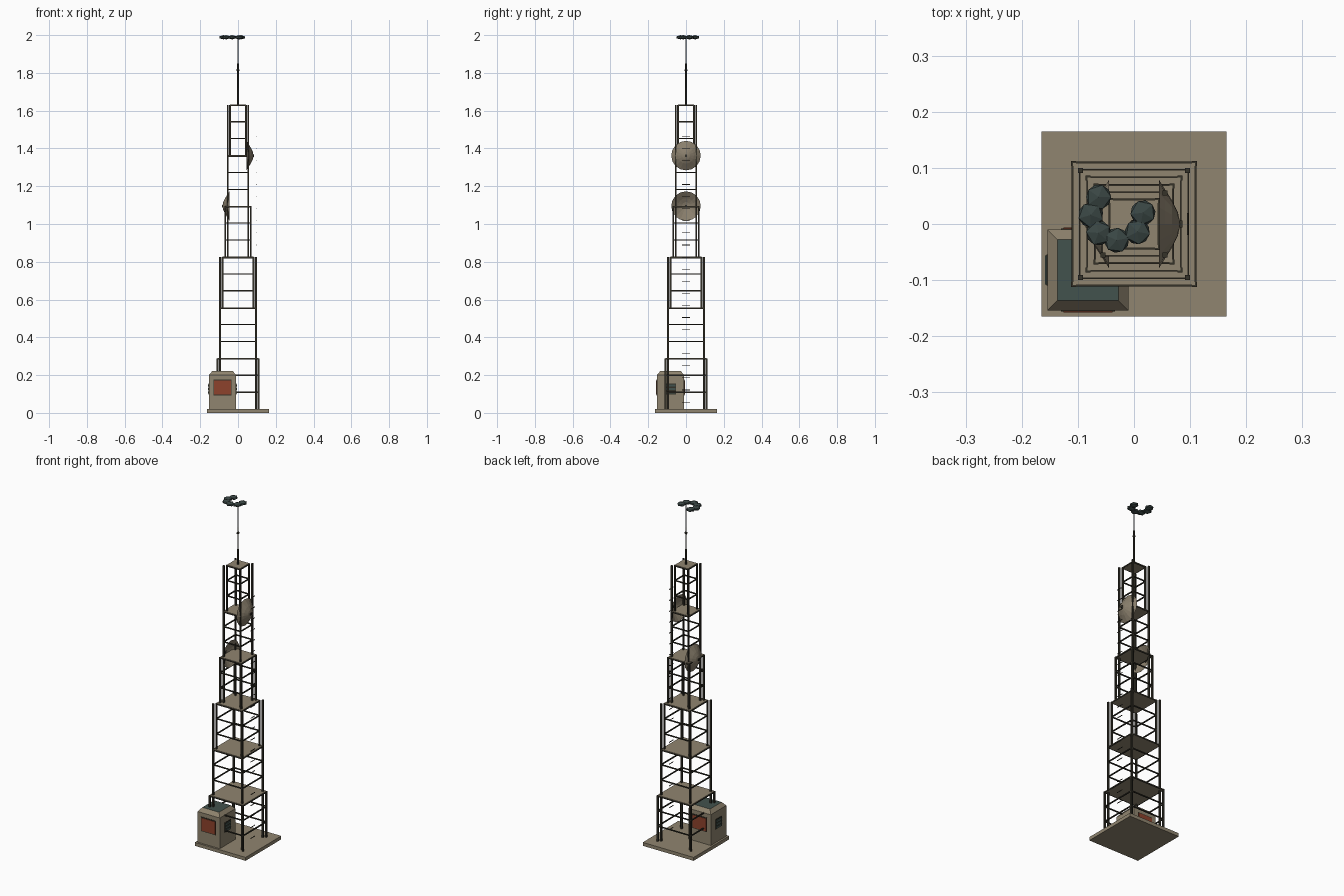
import bpy, bmesh, math
from mathutils import Matrix, Vector

old = bpy.data.objects.get("Cube")
if old:
    bpy.data.objects.remove(old, do_unlink=True)


def material(name, rgb):
    m = bpy.data.materials.new(name)
    m.use_nodes = True
    m.diffuse_color = (*rgb, 1)
    m.node_tree.nodes["Principled BSDF"].inputs["Base Color"].default_value = (*rgb, 1)
    return m


TAN = material("tan_panel", (0.28, 0.235, 0.16))
DISH = material("dish_tan", (0.25, 0.21, 0.15))
STEEL = material("dark_steel", (0.035, 0.032, 0.022))
TEAL = material("dark_teal", (0.055, 0.085, 0.075))
SMOKE = material("smoke_grey", (0.042, 0.062, 0.058))
RED = material("rust_red", (0.27, 0.055, 0.025))
GREY = material("wire_grey", (0.1, 0.11, 0.14))


def finish(name, bm, *mats):
    bmesh.ops.recalc_face_normals(bm, faces=bm.faces)
    mesh = bpy.data.meshes.new(name)
    bm.to_mesh(mesh)
    bm.free()
    for m in mats:
        mesh.materials.append(m)
    ob = bpy.data.objects.new(name, mesh)
    bpy.context.collection.objects.link(ob)
    return ob


def add_box(bm, lo, hi):
    lo, hi = Vector(lo), Vector(hi)
    mat = Matrix.Translation((lo + hi) / 2) @ Matrix.Diagonal((*(hi - lo), 1))
    return bmesh.ops.create_cube(bm, size=1, matrix=mat)["verts"]


def box(name, lo, hi, mat):
    bm = bmesh.new()
    add_box(bm, lo, hi)
    return finish(name, bm, mat)


def rod(name, radius, z0, z1, mat):
    bm = bmesh.new()
    bmesh.ops.create_cone(bm, cap_ends=True, segments=8, radius1=radius, radius2=radius,
                          depth=z1 - z0, matrix=Matrix.Translation((0, 0, (z0 + z1) / 2)))
    return finish(name, bm, mat)


# Base slab
BASE = 0.02
box("base_slab", (-0.165, -0.165, 0), (0.165, 0.165, BASE), TAN)

# Tower stages: legs, girts and decks, stepping inwards
STEP = 0.2685
HALF = [0.108, 0.095, 0.082, 0.068, 0.055, 0.042]
LEG, GIRT = 0.0045, 0.003
for i, w in enumerate(HALF):
    z0 = BASE + i * STEP
    z1 = z0 + STEP
    # The second and fifth stages have legs running through three stages
    low, high = (z0 - STEP, z1 + STEP) if i in (1, 4) else (z0, z1)
    bm = bmesh.new()
    for sx in (-w, w):
        for sy in (-w, w):
            add_box(bm, (sx - LEG, sy - LEG, low), (sx + LEG, sy + LEG, high))
    finish(f"stage_{i + 1}_legs", bm, STEEL)

    bm = bmesh.new()
    for z in (z0 + STEP / 3, z0 + STEP * 2 / 3, z1 - 0.004):
        for s in (-w, w):
            add_box(bm, (-w, s - GIRT, z - GIRT), (w, s + GIRT, z + GIRT))
            add_box(bm, (s - GIRT, -w, z - GIRT), (s + GIRT, w, z + GIRT))
    finish(f"stage_{i + 1}_girts", bm, STEEL)

    d = w + 0.001
    box(f"stage_{i + 1}_deck", (-d, -d, z1 - 0.007), (d, d, z1 + 0.002), TAN)

# Climbing rungs
bm = bmesh.new()
for k in range(23):
    z = 0.057 + k * 0.064
    add_box(bm, (0.0945, -0.02, z - 0.0015), (0.0975, 0.02, z + 0.0015))
finish("climbing_rungs", bm, STEEL)

# Mast with bead
rod("mast_lower", 0.006, 1.63, 1.72, STEEL)
rod("mast_middle", 0.004, 1.72, 1.85, STEEL)
rod("mast_wire", 0.0022, 1.85, 1.985, GREY)
bm = bmesh.new()
bmesh.ops.create_icosphere(bm, subdivisions=2, radius=0.008,
                           matrix=Matrix.Translation((0, 0, 1.815)))
finish("mast_bead", bm, STEEL)

# Smoke puffs in an open ring
bm = bmesh.new()
puffs = [(-0.063, 0.048), (-0.077, 0.016), (-0.063, -0.016),
         (-0.031, -0.029), (0.006, -0.014), (0.016, 0.02)]
for k, (x, y) in enumerate(puffs):
    bmesh.ops.create_icosphere(
        bm, subdivisions=1, radius=0.025,
        matrix=Matrix.Translation((x, y, 1.9885)) @ Matrix.Diagonal((1, 1, 0.46, 1))
        @ Matrix.Rotation(k * 0.9, 4, "Z"))
finish("smoke_puffs", bm, SMOKE)


# Dishes, bulging outwards from each side
def dish(name, side, z):
    bm = bmesh.new()
    profile = [(0.045, 0.078), (0.055, 0.062), (0.068, 0.042), (0.078, 0.021), (0.083, 0)]
    vs = [bm.verts.new((side * x, r, z)) for x, r in profile]
    edges = [bm.edges.new(p) for p in zip(vs, vs[1:])]
    bmesh.ops.spin(bm, geom=vs + edges, cent=(0, 0, z), axis=(1, 0, 0),
                   angle=math.tau, steps=16)
    bmesh.ops.remove_doubles(bm, verts=bm.verts, dist=0.0005)
    finish(name, bm, DISH)
    xs = sorted((side * 0.078, side * 0.086))
    box(name + "_feed", (xs[0], -0.006, z - 0.006), (xs[1], 0.006, z + 0.006), STEEL)


dish("upper_dish", 1, 1.362)
dish("lower_dish", -1, 1.095)

# Equipment hut: walls, sloped roof edge and teal roof panel
C, H = -0.082, 0.072
box("hut_walls", (C - H, C - H, BASE), (C + H, C + H, 0.2), TAN)
bm = bmesh.new()
for v in add_box(bm, (C - H, C - H, 0.2), (C + H, C + H, 0.222)):
    if v.co.z > 0.21:
        v.co.x = C + (v.co.x - C) * 0.75
        v.co.y = C + (v.co.y - C) * 0.75
bm.normal_update()
for f in bm.faces:
    f.material_index = int(f.normal.z > 0.9)
finish("hut_roof", bm, TAN, TEAL)

# Red screens front and back, louvred vents on both sides
for s, tag in ((-1, "a"), (1, "b")):
    def plate(name, along_x, half, z0, z1, out, mat):
        a, b = sorted((C + s * (H - 0.002), C + s * (H + out)))
        if along_x:
            box(name, (C - half, a, z0), (C + half, b, z1), mat)
        else:
            box(name, (a, C - half, z0), (b, C + half, z1), mat)

    plate(f"screen_frame_{tag}", True, 0.048, 0.092, 0.176, 0.002, STEEL)
    plate(f"screen_{tag}", True, 0.044, 0.097, 0.171, 0.004, RED)
    plate(f"vent_frame_{tag}", False, 0.028, 0.098, 0.156, 0.002, STEEL)
    for k in range(3):
        z = 0.103 + k * 0.018
        plate(f"vent_slat_{tag}_{k + 1}", False, 0.026, z, z + 0.011, 0.005, TEAL)
